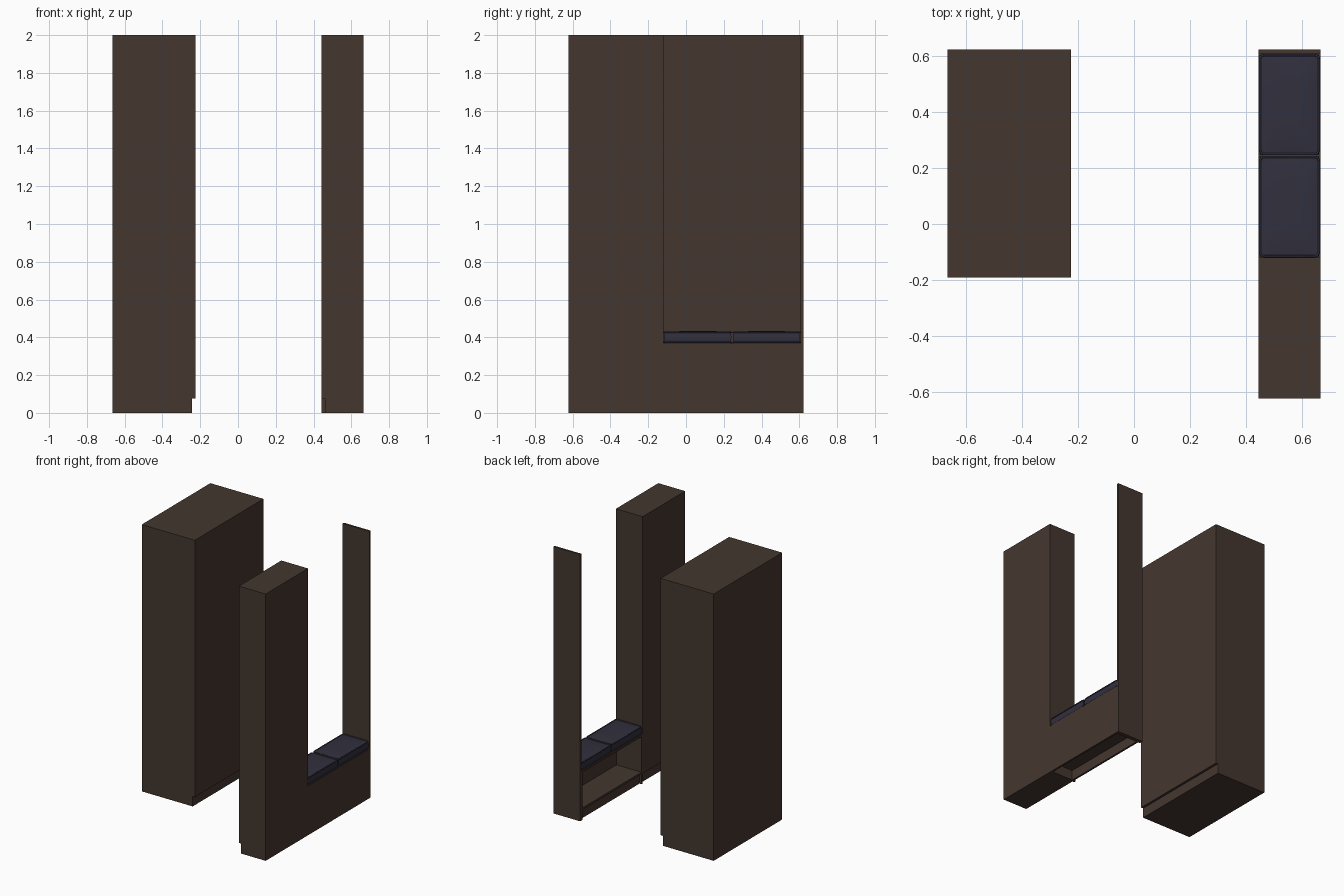
import bpy, bmesh, math

if "Cube" in bpy.data.objects:
    bpy.data.objects.remove(bpy.data.objects["Cube"])


def material(name, rgb):
    m = bpy.data.materials.new(name)
    m.diffuse_color = (*rgb, 1)
    m.use_nodes = True
    m.node_tree.nodes["Principled BSDF"].inputs["Base Color"].default_value = m.diffuse_color
    return m


WOOD = material("dark brown wood", (0.058, 0.038, 0.028))
FABRIC = material("navy fabric", (0.031, 0.029, 0.047))


def finish(name, bm, mat):
    bmesh.ops.recalc_face_normals(bm, faces=bm.faces[:])
    me = bpy.data.meshes.new(name)
    bm.to_mesh(me)
    bm.free()
    ob = bpy.data.objects.new(name, me)
    bpy.context.collection.objects.link(ob)
    me.materials.append(mat)
    return ob


def box(name, x, y, z, mat=WOOD):
    bm = bmesh.new()
    bmesh.ops.create_cube(bm, size=1)
    for v in bm.verts:
        for i, (a, b) in enumerate((x, y, z)):
            v.co[i] = a if v.co[i] < 0 else b
    return finish(name, bm, mat)


def extrude_profile(name, pts, y0, y1):
    """x-z outline pushed along y"""
    bm = bmesh.new()
    f = bm.faces.new([bm.verts.new((x, y0, z)) for x, z in pts])
    r = bmesh.ops.extrude_face_region(bm, geom=[f])
    for v in r["geom"]:
        if isinstance(v, bmesh.types.BMVert):
            v.co.y = y1
    return finish(name, bm, WOOD)


KICK = 0.075  # toe kick height
T = 0.015     # board thickness

# large wardrobe, toe kick on its inner side
extrude_profile("large_wardrobe", [(-0.665, 0), (-0.243, 0), (-0.243, KICK),
                (-0.225, KICK), (-0.225, 2), (-0.665, 2)], -0.19, 0.622)

# tall narrow cabinet
X0, X1 = 0.443, 0.665
extrude_profile("tall_cabinet", [(X0 + 0.017, 0), (X1, 0), (X1, 2), (X0, 2),
                (X0, KICK), (X0 + 0.017, KICK)], -0.622, -0.12)

# tall end panel beside the bench
box("end_panel", (X0, X1), (0.607, 0.622), (0, 2))

# open bench carcass
Y0, Y1, SEAT = -0.12, 0.607, 0.37
for nm, y in (("bench_side_front", Y0), ("bench_side_back", Y1 - T)):
    box(nm, (X0, X1), (y, y + T), (0, SEAT))
box("bench_back", (X1 - T, X1), (Y0 + T, Y1 - T), (0, SEAT))
box("bench_top", (X0, X1 - T), (Y0 + T, Y1 - T), (SEAT - T, SEAT))
box("bench_floor", (X0, X1 - T), (Y0 + T, Y1 - T), (KICK, KICK + T))
box("bench_toe_kick", (X0 + 0.017, X0 + 0.017 + T), (Y0 + T, Y1 - T), (0, KICK))


def cushion(name, y0, y1):
    cx, cy = (X0 + X1) / 2, (y0 + y1) / 2
    hx, hy = (X1 - X0) / 2 - 0.002, (y1 - y0) / 2
    # padded body: gridded box whose top bulges and whose sides belly out
    bm = bmesh.new()
    bmesh.ops.create_cube(bm, size=2)
    bmesh.ops.subdivide_edges(bm, edges=bm.edges[:], cuts=9, use_grid_fill=True)
    for v in bm.verts:
        x, y, z = v.co
        dome = (1 - x ** 4) * (1 - y ** 4)
        side = 1 - 0.03 * z * z
        v.co = (cx + x * (hx - 0.003) * side, cy + y * (hy - 0.003) * side,
                SEAT + 0.03 + z * 0.026 + (0.007 * dome if z > 0.99 else 0))
    body = finish(name, bm, FABRIC)
    bpy.context.view_layer.objects.active = body
    body.select_set(True)
    bpy.ops.object.shade_smooth_by_angle(angle=math.radians(40))
    body.select_set(False)

    # piping round the top and bottom edges
    r, rad, n, m = 0.015, 0.004, 5, 8
    for tag, z in (("top", SEAT + 0.056), ("bottom", SEAT + 0.004)):
        bm = bmesh.new()
        rings = []
        for k, (sx, sy) in enumerate(((1, 1), (-1, 1), (-1, -1), (1, -1))):
            for i in range(n):
                a = math.pi / 2 * (k + i / (n - 1))
                px = cx + sx * (hx - r - rad)
                py = cy + sy * (hy - r - rad)
                ring = []
                for j in range(m):
                    b = 2 * math.pi * j / m
                    d = r + rad * math.cos(b)
                    ring.append(bm.verts.new((px + d * math.cos(a),
                                py + d * math.sin(a), z + rad * math.sin(b))))
                rings.append(ring)
        for i, ring in enumerate(rings):
            nxt = rings[(i + 1) % len(rings)]
            for j in range(m):
                k = (j + 1) % m
                bm.faces.new((ring[j], ring[k], nxt[k], nxt[j]))
        for f in bm.faces:
            f.smooth = True
        finish(name + "_piping_" + tag, bm, FABRIC)


# two seat cushions
cushion("front_cushion", -0.119, 0.243)
cushion("back_cushion", 0.245, 0.606)
